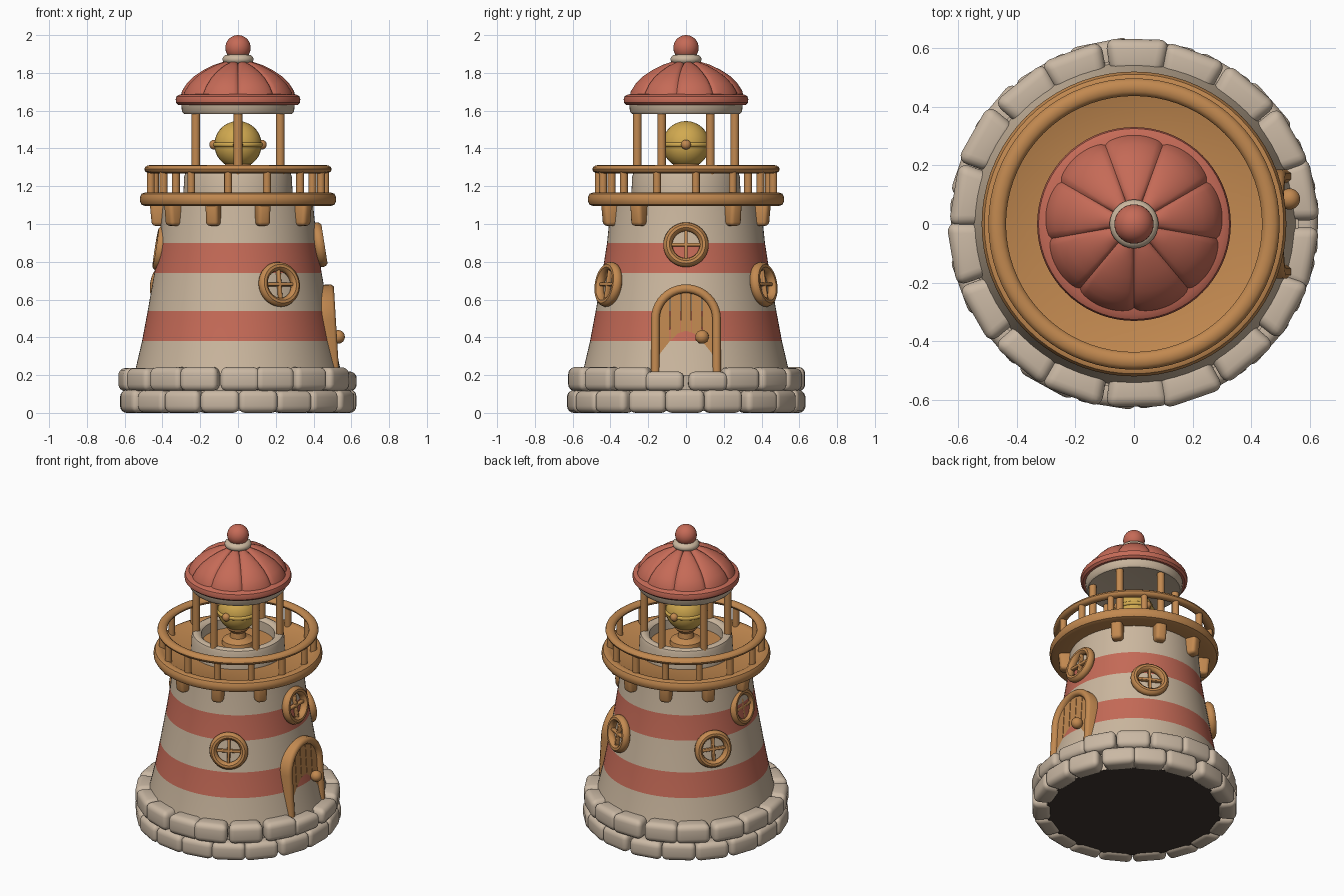
import bpy, bmesh, math, random
from math import pi, sin, cos, radians
from mathutils import Matrix, Vector

random.seed(4)
if "Cube" in bpy.data.objects:
    bpy.data.objects.remove(bpy.data.objects["Cube"])


def material(name, rgb):
    m = bpy.data.materials.new(name)
    m.use_nodes = True
    m.diffuse_color = (*rgb, 1)
    m.node_tree.nodes["Principled BSDF"].inputs["Base Color"].default_value = (*rgb, 1)
    return m


PLASTER = material("cream plaster", (0.60, 0.475, 0.345))
STONE = material("base stone", (0.59, 0.48, 0.37))
RED = material("coral red", (0.56, 0.145, 0.095))
WOOD = material("honey wood", (0.54, 0.25, 0.08))
YELLOW = material("lamp yellow", (0.64, 0.40, 0.08))
DARK = material("dark underside", (0.05, 0.037, 0.03))


def finish(name, bm, mats, rule=None, angle=40):
    """Turn a bmesh into a smooth shaded object; rule picks a material per face."""
    bmesh.ops.recalc_face_normals(bm, faces=bm.faces)
    if rule:
        for f in bm.faces:
            f.material_index = rule(f.calc_center_median(), f.normal)
    me = bpy.data.meshes.new(name)
    bm.to_mesh(me)
    bm.free()
    for m in mats:
        me.materials.append(m)
    me.shade_smooth()
    me.set_sharp_from_angle(angle=radians(angle))
    ob = bpy.data.objects.new(name, me)
    bpy.context.collection.objects.link(ob)
    return ob


def lathe(name, profile, mats, rule=None, segs=72, warp=None, angle=40):
    """Spin (radius, height) points around the z axis."""
    bm = bmesh.new()
    rings = []
    for r, z in profile:
        ring = []
        for i in range(segs):
            a = 2 * pi * i / segs
            rr, zz = warp(a, r, z) if warp else (r, z)
            ring.append(bm.verts.new((rr * cos(a), rr * sin(a), zz)))
        rings.append(ring)
    for lo, hi in zip(rings, rings[1:]):
        for i in range(segs):
            j = (i + 1) % segs
            bm.faces.new((lo[i], lo[j], hi[j], hi[i]))
    bmesh.ops.remove_doubles(bm, verts=bm.verts, dist=1e-5)
    return finish(name, bm, mats, rule, angle)


def tube_ring(name, radius, z, rx, rz, mat):
    pts = [(radius + rx * cos(k * pi / 6), z + rz * sin(k * pi / 6)) for k in range(13)]
    return lathe(name, pts, [mat])


def radial(az, r, z, tilt=0):
    """Placement whose local x points outward at the given azimuth."""
    return (Matrix.Rotation(radians(az), 4, 'Z') @ Matrix.Translation((r, 0, z))
            @ Matrix.Rotation(radians(-tilt), 4, 'Y'))


def add_box(bm, size, mat, bevel=0.0, taper=None, segs=3):
    """Bevelled box; taper(v) may reshape the unit corners after scaling."""
    part = bmesh.new()
    bmesh.ops.create_cube(part, size=1)
    for v in part.verts:
        v.co = Vector(c * s for c, s in zip(v.co, size))
        if taper:
            taper(v)
    if bevel:
        bmesh.ops.bevel(part, geom=part.edges[:], offset=bevel, segments=segs,
                        profile=0.5, affect='EDGES')
    part.transform(mat)
    tmp = bpy.data.meshes.new("tmp")
    part.to_mesh(tmp)
    part.free()
    bm.from_mesh(tmp)
    bpy.data.meshes.remove(tmp)


def add_cylinder(bm, r, depth, mat):
    bmesh.ops.create_cone(bm, cap_ends=True, segments=16, radius1=r, radius2=r,
                          depth=depth, matrix=mat)


def add_ball(bm, r, mat):
    bmesh.ops.create_uvsphere(bm, u_segments=32, v_segments=18, radius=r, matrix=mat)


# Base: dark-bottomed core and two rows of rounded stones
lathe("base_core", [(0, .01), (.54, .01), (.56, .2), (0, .2)], [STONE, DARK],
      lambda c, n: 1 if c.z < .02 else 0)
COUNT = 18
for name, bottom, top, shift in (("lower_stones", 0, .125, 0), ("upper_stones", .115, .245, .5)):
    bm = bmesh.new()
    for i in range(COUNT):
        az = (i + shift + random.uniform(-.06, .06)) * 360 / COUNT
        h = top - bottom - random.uniform(0, .008)
        if shift and abs((az + 180) % 360 - 180) < 18:
            h -= .025

        def wedge(v):
            v.co.y *= 1 + v.co.x / .56
        add_box(bm, (.12, .199, h), radial(az, .567 + random.uniform(-.005, .005), bottom + h / 2),
                .036, wedge, 4)
    finish(name, bm, [STONE], angle=60)

# Tower with painted stripes
WALL = [(.55, .2), (.508, .38), (.478, .54), (.443, .74), (.418, .9), (.398, 1.1)]
lathe("tower_wall", WALL, [PLASTER, RED],
      lambda c, n: 1 if .38 < c.z < .54 or .74 < c.z < .9 else 0)


def wall_radius(z):
    for (r0, z0), (r1, z1) in zip(WALL, WALL[1:]):
        if z0 <= z <= z1:
            return r0 + (r1 - r0) * (z - z0) / (z1 - z0)


# Round windows with cross bars
for i, (az, z, out) in enumerate(((0, .89, .012), (62, .68, .012), (-62, .68, .012),
                                  (146, .68, .012), (182, .87, -.012))):
    bm = bmesh.new()
    n, m = 40, 10
    rows = [[bm.verts.new((.028 * sin(2 * pi * k / m),
                           (.096 + .024 * cos(2 * pi * k / m)) * cos(2 * pi * j / n),
                           (.096 + .024 * cos(2 * pi * k / m)) * sin(2 * pi * j / n)))
             for k in range(m)] for j in range(n)]
    for j in range(n):
        for k in range(m):
            a, b = rows[j], rows[(j + 1) % n]
            bm.faces.new((a[k], a[(k + 1) % m], b[(k + 1) % m], b[k]))
    for size in ((.026, .018, .17), (.026, .17, .018)):
        add_box(bm, size, Matrix.Identity(4), .005)
    bm.transform(radial(az, wall_radius(z) + out, z, 9))
    finish("window_%d" % (i + 1), bm, [WOOD])

# Door: arched frame, planks and knob
DOOR = radial(0, .5, .2, 3.5)
SPRING = .295


def arch(half):
    pts = [(-half, 0)]
    pts += [(-half * cos(pi * k / 20), SPRING + half * sin(pi * k / 20)) for k in range(21)]
    return pts + [(half, 0)]


bm = bmesh.new()
section = ((.185, -.07), (.185, .022), (.172, .036), (.152, .036), (.14, .022), (.14, -.07))
lines = [[bm.verts.new((x, y, z)) for y, z in arch(half)] for half, x in section]
for a, b in zip(lines, lines[1:] + lines[:1]):
    for k in range(len(a) - 1):
        bm.faces.new((a[k], a[k + 1], b[k + 1], b[k]))
for end in (0, -1):
    bm.faces.new([line[end] for line in lines])
bm.transform(DOOR)
finish("door_frame", bm, [WOOD], angle=50)

bm = bmesh.new()
PLANKS, WIDTH = 5, .284
for i in range(PLANKS):
    y0 = -WIDTH / 2 + WIDTH * i / PLANKS + .002
    y1 = y0 + WIDTH / PLANKS - .004
    ys = [y0 + (y1 - y0) * k / 4 for k in range(5)]
    outline = [(y0, .01), (y1, .01)]
    outline += [(y, SPRING + math.sqrt(max(0, .144 ** 2 - y * y))) for y in reversed(ys)]
    face = bm.faces.new([bm.verts.new((.012, y, z)) for y, z in outline])
    ext = bmesh.ops.extrude_face_region(bm, geom=[face])
    for v in ext["geom"]:
        if isinstance(v, bmesh.types.BMVert):
            v.co.x = -.07
add_box(bm, (.06, .28, .3), Matrix.Translation((-.028, 0, .16)))
bm.transform(DOOR)
finish("door_planks", bm, [WOOD], angle=30)

bm = bmesh.new()
add_ball(bm, .036, DOOR @ Matrix.Translation((.042, .085, .2)))
finish("door_knob", bm, [WOOD])

# Gallery: brackets, deck, balusters and rail
bm = bmesh.new()
for k in range(1, 10):
    def slope(v):
        if v.co.z < 0:
            v.co.x -= .012 if v.co.x > 0 else 0
    add_box(bm, (.1, .07, .13), radial(36 * k, .418, 1.055), .02, slope)
finish("gallery_brackets", bm, [WOOD], angle=60)
lathe("gallery_deck", [(.38, 1.1), (.49, 1.095), (.51, 1.102), (.519, 1.118), (.519, 1.142),
                       (.51, 1.16), (.492, 1.167), (.468, 1.163), (.45, 1.152), (.2, 1.15),
                       (.2, 1.1), (.38, 1.1)], [WOOD])
bm = bmesh.new()
for k in range(14):
    add_cylinder(bm, .021, .14, radial(360 / 14 * (k + .25), .465, 1.215))
finish("gallery_balusters", bm, [WOOD])
tube_ring("gallery_rail", .466, 1.29, .03, .022, WOOD)

# Lantern room: low wall, floor, posts
lathe("lantern_wall", [(.29, 1.14), (.285, 1.25), (.278, 1.27), (.262, 1.278), (.24, 1.275),
                       (.226, 1.262), (.222, 1.18)], [PLASTER])
lathe("lantern_floor", [(0, 1.2), (.224, 1.2)], [WOOD])
bm = bmesh.new()
for k in range(6):
    add_cylinder(bm, .023, .42, radial(30 + 60 * k, .258, 1.4))
finish("lantern_posts", bm, [WOOD])

# Lamp on its stand, with belt and studs
bm = bmesh.new()
add_ball(bm, .125, Matrix.Translation((0, 0, 1.42)))
finish("lamp_globe", bm, [YELLOW])
tube_ring("lamp_belt", .124, 1.42, .01, .012, YELLOW)
lathe("lamp_stand", [(.1, 1.2), (.095, 1.225), (.05, 1.245), (.045, 1.28), (.07, 1.305),
                     (.07, 1.33)], [WOOD])
bm = bmesh.new()
for k in range(4):
    add_ball(bm, .026, radial(90 * k, .126, 1.42))
finish("lamp_studs", bm, [WOOD])

# Roof: ring beam, rim, puffed dome, collar and finial
lathe("roof_beam", [(0, 1.6), (.26, 1.585), (.285, 1.582), (.297, 1.595), (.3, 1.64),
                    (0, 1.64)], [PLASTER])
lathe("roof_rim", [(.27, 1.632), (.315, 1.63), (.328, 1.642), (.33, 1.66), (.325, 1.676),
                   (.308, 1.686), (.27, 1.69)], [RED])


def puff(a, r, z):
    dip = 1 - abs(sin(4.5 * (a + pi / 2))) ** .45
    return r * (1 - .045 * dip), z - .014 * dip


lathe("roof_dome", [(.306, 1.67), (.298, 1.705), (.272, 1.745), (.235, 1.782), (.185, 1.815),
                    (.13, 1.842), (.08, 1.858), (0, 1.865)], [RED], segs=144, warp=puff, angle=60)
tube_ring("roof_collar", .05, 1.872, .033, .026, PLASTER)
bm = bmesh.new()
add_ball(bm, .067, Matrix.Translation((0, 0, 1.933)))
finish("roof_finial", bm, [RED])
